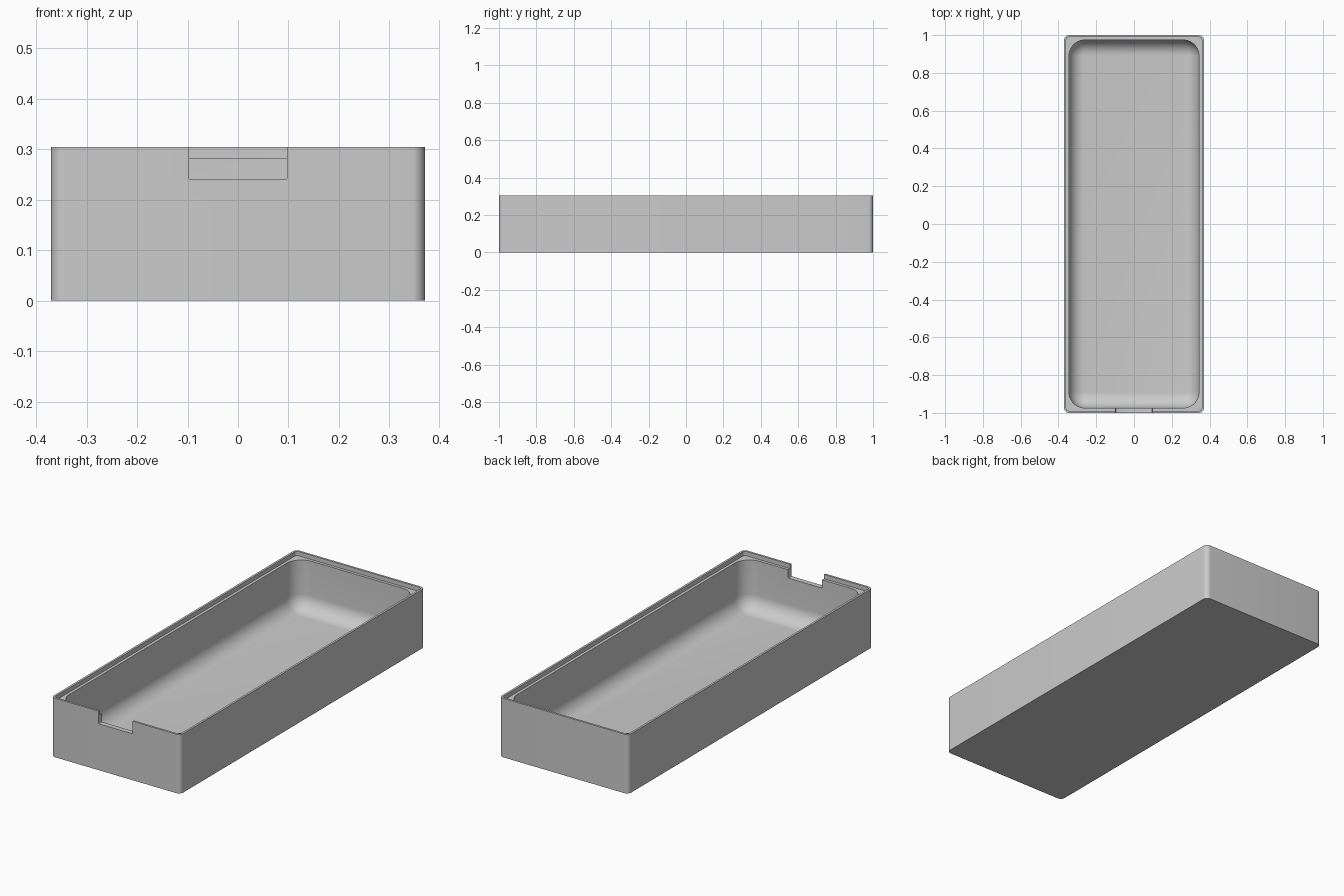
import bpy
import bmesh
from math import sin, cos, pi

cube = bpy.data.objects.get("Cube")
if cube:
    bpy.data.objects.remove(cube, do_unlink=True)

HALF_X, HALF_Y, HEIGHT = 0.37, 1.0, 0.305
WALL, LIP, LEDGE_Z = 0.026, 0.011, 0.283
FILLET, CORNER_STEPS = 0.08, 10

grey = bpy.data.materials.new("light grey plastic")
grey.use_nodes = True
colour = (0.6, 0.6, 0.6, 1)
grey.diffuse_color = colour
grey.node_tree.nodes["Principled BSDF"].inputs["Base Color"].default_value = colour


def make_object(name, bm):
    bmesh.ops.recalc_face_normals(bm, faces=bm.faces)
    mesh = bpy.data.meshes.new(name)
    bm.to_mesh(mesh)
    bm.free()
    mesh.materials.append(grey)
    obj = bpy.data.objects.new(name, mesh)
    bpy.context.collection.objects.link(obj)
    return obj


def rounded_ring(bm, inset, radius, z):
    """Rounded rectangle of vertices, inset from the outer wall."""
    ring = []
    cx, cy = HALF_X - inset - radius, HALF_Y - inset - radius
    for quarter, (sx, sy) in enumerate([(1, 1), (-1, 1), (-1, -1), (1, -1)]):
        for i in range(CORNER_STEPS + 1):
            a = (quarter + i / CORNER_STEPS) * pi / 2
            ring.append(bm.verts.new((sx * cx + radius * cos(a),
                                      sy * cy + radius * sin(a), z)))
    return ring


# Tray: outer wall, thin lip, recessed ledge and cavity as lofted rings
profile = [(0, 0.025, 0), (0, 0.025, HEIGHT),
           (LIP, 0.014, HEIGHT), (LIP, 0.014, LEDGE_Z),
           (WALL, FILLET + 0.004, LEDGE_Z)]
# Rounded transition from cavity wall to floor
for i in range(11):
    a = i / 10 * pi / 2
    inset = FILLET * (1 - cos(a))
    profile.append((WALL + inset, FILLET + 0.004 - inset,
                    WALL + FILLET * (1 - sin(a))))

bm = bmesh.new()
rings = [rounded_ring(bm, *p) for p in profile]
for low, high in zip(rings, rings[1:]):
    n = len(low)
    for i in range(n):
        j = (i + 1) % n
        bm.faces.new((low[i], low[j], high[j], high[i]))
bm.faces.new(rings[0])
bm.faces.new(rings[-1])
tray = make_object("tray", bm)

# Notch through the front wall, with slightly rounded lower corners
bm = bmesh.new()
bmesh.ops.create_cube(bm, size=1)
for v in bm.verts:
    v.co = (v.co.x * 0.194, -1.025 + v.co.y * 0.15, 0.32 + v.co.z * 0.16)
lower = [e for e in bm.edges
         if all(v.co.z < 0.3 for v in e.verts)
         and abs(e.verts[0].co.y - e.verts[1].co.y) > 0.1]
bmesh.ops.bevel(bm, geom=lower, offset=0.004, segments=3, affect='EDGES', profile=0.5)
cutter = make_object("notch_cutter", bm)
cutter.hide_render = True

cut = tray.modifiers.new("front notch", 'BOOLEAN')
cut.operation = 'DIFFERENCE'
cut.solver = 'EXACT'
cut.object = cutter

bpy.ops.object.select_all(action='DESELECT')
tray.select_set(True)
bpy.context.view_layer.objects.active = tray
bpy.ops.object.modifier_apply(modifier=cut.name)
bpy.data.objects.remove(cutter, do_unlink=True)
bpy.ops.object.shade_smooth_by_angle(angle=pi / 6)
